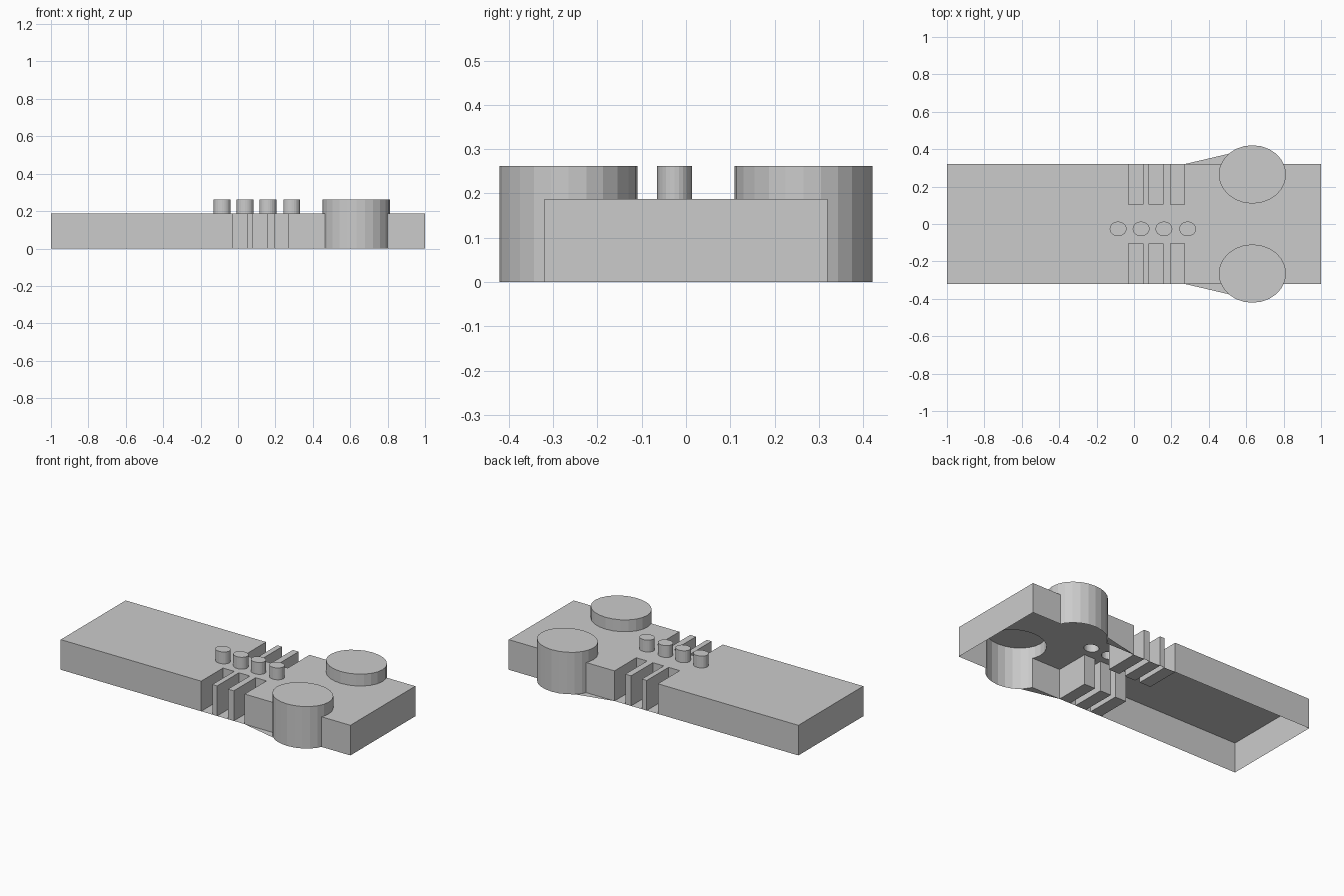
import bpy, bmesh
from mathutils import Matrix, Vector

if "Cube" in bpy.data.objects:
    bpy.data.objects.remove(bpy.data.objects["Cube"])

W, H, TOP = 0.32, 0.188, 0.262       # half width, body height, button height
SLOTS = [(-0.03, 0.047), (0.08, 0.155), (0.195, 0.27)]
SLOT_IN = 0.105                      # inner end of each side slot


def make_object(name, bm):
    mesh = bpy.data.meshes.new(name)
    bm.to_mesh(mesh)
    bm.free()
    ob = bpy.data.objects.new(name, mesh)
    bpy.context.collection.objects.link(ob)
    return ob


def box(name, x0, x1, y0, y1, z0, z1):
    bm = bmesh.new()
    m = Matrix.Translation(((x0 + x1) / 2, (y0 + y1) / 2, (z0 + z1) / 2))
    m = m @ Matrix.Diagonal((x1 - x0, y1 - y0, z1 - z0, 1))
    bmesh.ops.create_cube(bm, size=1, matrix=m)
    return make_object(name, bm)


def oval(name, x, y, rx, ry, z0, z1):
    bm = bmesh.new()
    m = Matrix.Translation((x, y, (z0 + z1) / 2)) @ Matrix.Diagonal((rx, ry, z1 - z0, 1))
    bmesh.ops.create_cone(bm, cap_ends=True, segments=24, radius1=1, radius2=1,
                          depth=1, matrix=m)
    return make_object(name, bm)


def combine(target, tool, operation):
    mod = target.modifiers.new(operation.lower(), 'BOOLEAN')
    mod.operation, mod.solver, mod.object = operation, 'EXACT', tool
    bpy.context.view_layer.objects.active = target
    bpy.ops.object.modifier_apply(modifier=mod.name)
    bpy.data.objects.remove(tool, do_unlink=True)


# Body, extended below the ground so it can be trimmed open afterwards
body = box("body", -1, 1, -W, W, -0.1, H)

# Large side drums, side slots
for s in (-1, 1):
    combine(body, oval("drum", 0.633, s * 0.265, 0.18, 0.156, -0.15, TOP), 'UNION')
    for x0, x1 in SLOTS:
        y0, y1 = sorted((s * SLOT_IN, s * 0.5))
        combine(body, box("slot_cutter", x0, x1, y0, y1, -0.2, 0.4), 'DIFFERENCE')

# Row of small pegs
for x in (-0.085, 0.038, 0.16, 0.287):
    combine(body, oval("peg", x, -0.026, 0.045, 0.039, 0.1, TOP), 'UNION')

# Trim at ground level, leaving an open underside
bm = bmesh.new()
bm.from_mesh(body.data)
bmesh.ops.bisect_plane(bm, geom=bm.verts[:] + bm.edges[:] + bm.faces[:],
                       plane_co=Vector((0, 0, 0)), plane_no=Vector((0, 0, 1)),
                       clear_inner=True)
bm.to_mesh(body.data)
bm.free()


def flat_faces(name, outlines):
    bm = bmesh.new()
    for pts in outlines:
        for s in (-1, 1):
            bm.faces.new([bm.verts.new((x, s * y, 0)) for x, y in pts])
    for f in bm.faces:
        f.normal_update()
        if f.normal.z < 0:
            f.normal_flip()
    return make_object(name, bm)


# Thin floors under the slots and small webs beside the drums
flat_faces("slot_floors", [[(a, SLOT_IN), (b, SLOT_IN), (b, W), (a, W)] for a, b in SLOTS])
flat_faces("drum_webs", [[(0.27, W), (0.467, W), (0.505, 0.375)]])
